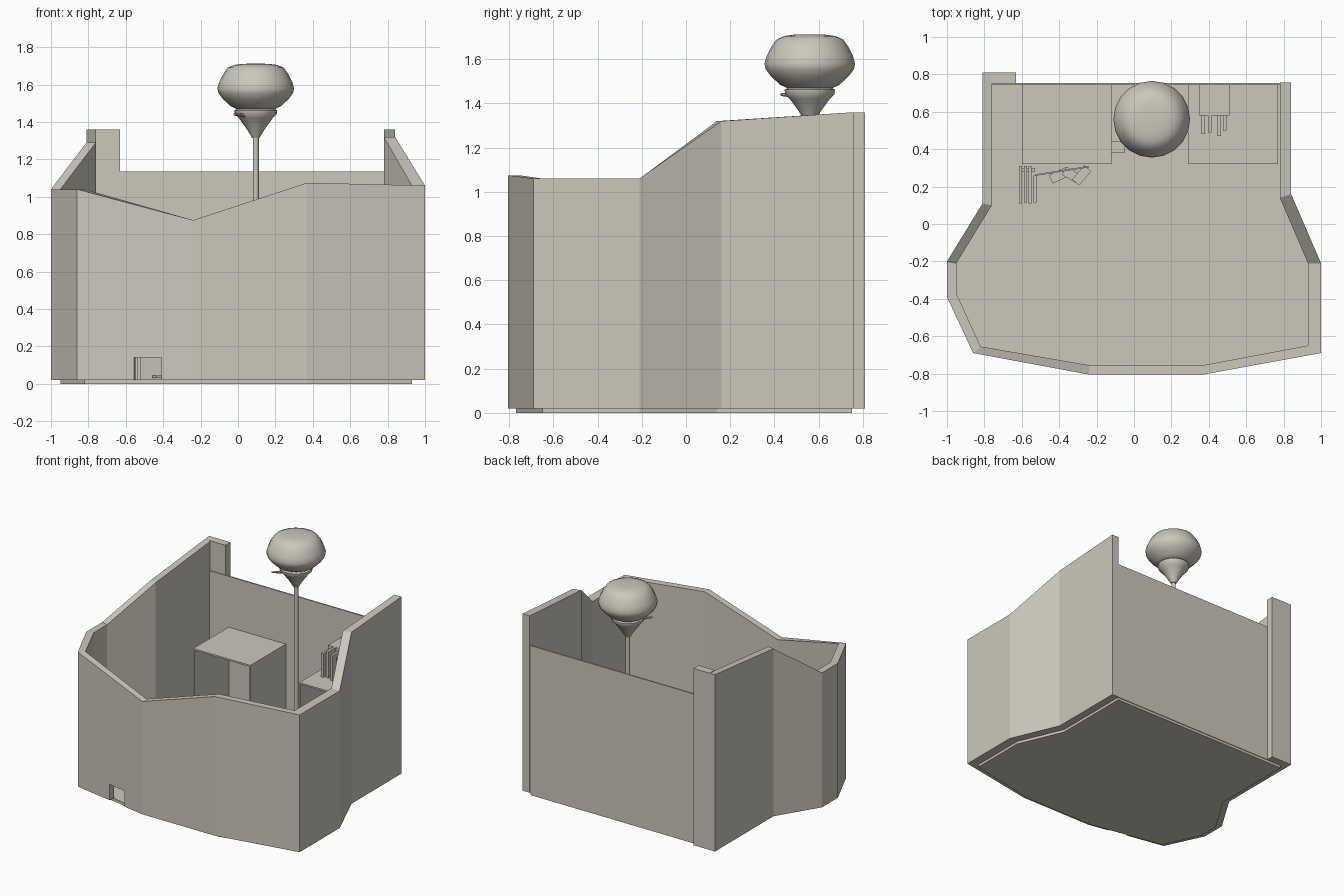
import bpy, bmesh, math
from mathutils import Vector

cube = bpy.data.objects.get("Cube")
if cube:
    bpy.data.objects.remove(cube, do_unlink=True)

stone = bpy.data.materials.new("warm grey")
stone.use_nodes = True
COLOUR = (0.60, 0.575, 0.50, 1)
stone.diffuse_color = COLOUR
stone.node_tree.nodes["Principled BSDF"].inputs["Base Color"].default_value = COLOUR


def finish(name, bm):
    bmesh.ops.recalc_face_normals(bm, faces=bm.faces)
    mesh = bpy.data.meshes.new(name)
    bm.to_mesh(mesh)
    bm.free()
    mesh.materials.append(stone)
    ob = bpy.data.objects.new(name, mesh)
    bpy.context.collection.objects.link(ob)
    return ob


def box(name, x0, x1, y0, y1, z0, z1, turn=0):
    bm = bmesh.new()
    bmesh.ops.create_cube(bm, size=1)
    bmesh.ops.scale(bm, vec=(x1 - x0, y1 - y0, z1 - z0), verts=bm.verts)
    ob = finish(name, bm)
    ob.location = ((x0 + x1) / 2, (y0 + y1) / 2, (z0 + z1) / 2)
    ob.rotation_euler.z = math.radians(turn)
    return ob


def smooth(ob, angle):
    bpy.ops.object.select_all(action='DESELECT')
    ob.select_set(True)
    bpy.context.view_layer.objects.active = ob
    bpy.ops.object.shade_smooth_by_angle(angle=math.radians(angle))


def lathe(name, profile, x, y, sides=20):
    bm = bmesh.new()
    pts = [bm.verts.new((r, 0, z)) for r, z in profile]
    edges = [bm.edges.new(p) for p in zip(pts, pts[1:])]
    bmesh.ops.spin(bm, geom=pts + edges, cent=(0, 0, 0), axis=(0, 0, 1),
                   angle=math.tau, steps=sides, use_duplicate=False)
    bmesh.ops.remove_doubles(bm, verts=bm.verts, dist=0.0005)
    ob = finish(name, bm)
    ob.location = (x, y, 0)
    smooth(ob, 50)
    return ob


# Curved enclosure wall: outer point, inner point, top height
WALL = [
    ((-.81, .81), (-.76, .81), 1.36),
    ((-.81, .11), (-.76, .10), 1.29),
    ((-1, -.20), (-.95, -.21), 1.04),
    ((-1, -.39), (-.95, -.37), 1.04),
    ((-.86, -.69), (-.82, -.655), 1.04),
    ((-.24, -.805), (-.24, -.755), .875),
    ((.37, -.805), (.37, -.755), 1.075),
    ((1, -.69), (.93, -.65), 1.06),
    ((1, -.21), (.93, -.21), 1.06),
    ((.84, .16), (.78, .14), 1.32),
    ((.84, .757), (.78, .757), 1.36),
]
BASE = .02
bm = bmesh.new()
rings = []
for outer, inner, top in WALL:
    rings.append([bm.verts.new((*outer, BASE)), bm.verts.new((*outer, top)),
                  bm.verts.new((*inner, top)), bm.verts.new((*inner, BASE))])
for a, b in zip(rings, rings[1:]):
    for i in range(4):
        j = (i + 1) % 4
        bm.faces.new((a[i], a[j], b[j], b[i]))
bm.faces.new(rings[0])
bm.faces.new(rings[-1])
wall = finish("enclosure_wall", bm)

# Small hatch cut through the foot of the front wall
cutter = box("hatch_cutter", -.555, -.405, -.9, -.6, -.1, .14, -10.5)
cutter.hide_render = True
cut = wall.modifiers.new("hatch", 'BOOLEAN')
cut.object = cutter
cut.operation = 'DIFFERENCE'
cut.solver = 'EXACT'
bpy.context.view_layer.objects.active = wall
bpy.ops.object.modifier_apply(modifier="hatch")
bpy.data.objects.remove(cutter, do_unlink=True)

# Floor slab follows the inside of the wall
bm = bmesh.new()
outline = [inner for _, inner, _ in WALL]
outline[0], outline[-1] = (-.76, .75), (.78, .75)
outline[5], outline[6] = (-.24, -.768), (.37, -.768)
face = bm.faces.new([bm.verts.new((x, y, 0)) for x, y in outline])
lift = bmesh.ops.extrude_face_region(bm, geom=[face])
bmesh.ops.translate(bm, vec=(0, 0, BASE + .002),
                    verts=[v for v in lift["geom"] if isinstance(v, bmesh.types.BMVert)])
finish("floor", bm)

# Back wall and corner post
box("back_wall", -.77, .80, .744, .755, BASE, 1.135)
box("corner_post", -.765, -.63, .75, .81, BASE, 1.36)


# Open-fronted cabinets
def cabinet(name, x0, x1, top):
    y0, y1, t = .32, .744, .012
    box(name + "_top", x0, x1, y0, y1, top - t, top)
    box(name + "_back", x0 + t, x1 - t, y1 - t, y1, BASE, top - t)
    for side, x in (("right", x0), ("left", x1 - t)):
        box(name + "_" + side + "_side", x, x + t, y0, y1, BASE, top - t)


cabinet("large_cabinet", -.60, -.12, .75)
cabinet("small_cabinet", .29, .77, .73)

# Box with upright boards on the second cabinet
box("storage_box", .35, .51, .58, .744, .73, .93)
for i, (x, y, h) in enumerate(((.37, .48, .91), (.405, .49, .93), (.455, .47, .92), (.485, .50, .90))):
    box(f"upright_board_{i + 1}", x - .009, x + .009, y, .585, .73, h)

# Boards and loose plates on the floor near the hatch
for i in range(4):
    x = -.615 + i * .026
    box(f"floor_board_{i + 1}", x, x + .016, .11 + (i % 2) * .006, .31 - (i // 3) * .05, BASE, .18)
box("floor_board_tie", -.615, -.53, .28, .30, BASE, .16)
box("leaning_panel", -.53, -.24, .28, .288, BASE, .14, 9)
for i, (x, turn) in enumerate(((-.40, 25), (-.33, -30), (-.28, 50))):
    box(f"loose_plate_{i + 1}", x - .05, x + .05, .235, .285, .03 + i * .03, .045 + i * .03, turn)
box("low_step", -.12, -.05, .38, .44, BASE, .14)

# Pole with cup and rounded head
PX, PY = .095, .56
lathe("pole", [(0, BASE), (.016, BASE), (.016, 1.33), (0, 1.33)], PX, PY, 12)
lathe("cup", [(0, 1.315), (.02, 1.315), (.05, 1.365), (.09, 1.42), (.112, 1.442),
              (.114, 1.462), (.10, 1.47), (0, 1.47)], PX, PY)
lathe("rounded_head", [(0, 1.466), (.10, 1.468), (.135, 1.485), (.175, 1.522), (.20, 1.555),
                       (.205, 1.58), (.195, 1.615), (.175, 1.655), (.15, 1.69),
                       (.115, 1.705), (.07, 1.711), (0, 1.712)], PX, PY)

# Little spout on the cup
start, end = Vector((PX - .05, PY - .06, 1.435)), Vector((-.02, .43, 1.44))
bm = bmesh.new()
bmesh.ops.create_cone(bm, cap_ends=True, segments=8, radius1=.012, radius2=.006,
                      depth=(end - start).length)
spout = finish("spout", bm)
spout.location = (start + end) / 2
spout.rotation_euler = (end - start).to_track_quat('Z', 'Y').to_euler()
